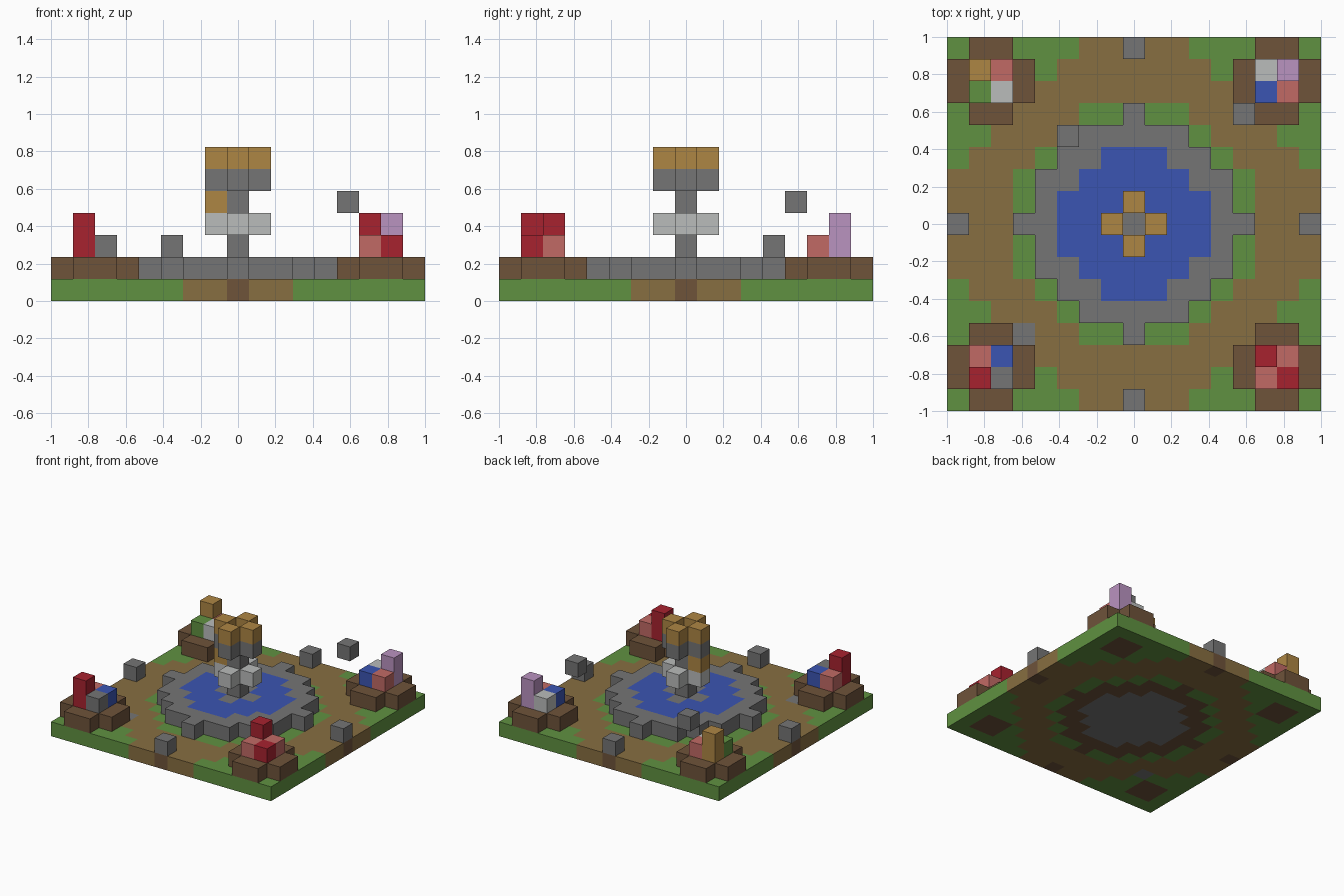
import bpy, bmesh
from mathutils import Vector

if "Cube" in bpy.data.objects:
    bpy.data.objects.remove(bpy.data.objects["Cube"], do_unlink=True)

U = 2 / 17   # edge of one block
R = 8        # cells run from -R to R


def linear(c):
    return c / 12.92 if c <= 0.04045 else ((c + 0.055) / 1.055) ** 2.4


def make_material(name, code):
    rgb = [linear(b / 255) for b in bytes.fromhex(code)]
    m = bpy.data.materials.new(name)
    m.use_nodes = True
    m.diffuse_color = (*rgb, 1)
    bsdf = m.node_tree.nodes["Principled BSDF"]
    bsdf.inputs["Base Color"].default_value = (*rgb, 1)
    bsdf.inputs["Roughness"].default_value = 0.9
    return m


MATS = {n: make_material(n, c) for n, c in {
    "grass": "609141", "path": "876E41", "soil": "6E533A", "stone": "757575",
    "water": "3B55B2", "gold": "AE8644", "pale_stone": "BABCBB",
    "pink": "C16A65", "red": "A7222F", "lilac": "BA93C0"}.items()}

DIRS = [Vector(d) for d in ((1, 0, 0), (-1, 0, 0), (0, 1, 0),
                            (0, -1, 0), (0, 0, 1), (0, 0, -1))]


def build(name, cells):
    """Make one object from {(i, j, level): material}, skinning only the outside."""
    used = sorted(set(cells.values()))
    bm = bmesh.new()
    for cell, mat in cells.items():
        c = Vector(cell)
        for n in DIRS:
            if tuple(int(v) for v in c + n) in cells:
                continue
            a = Vector((n.y, n.z, n.x))
            b = n.cross(a)
            mid = c + n / 2 + Vector((0, 0, 0.5))
            ring = (-a - b, a - b, a + b, -a + b)
            f = bm.faces.new([bm.verts.new((mid + r / 2) * U) for r in ring])
            f.material_index = used.index(mat)
    bmesh.ops.remove_doubles(bm, verts=bm.verts, dist=U / 100)
    bmesh.ops.dissolve_limit(bm, angle_limit=0.01, verts=bm.verts,
                             edges=bm.edges, delimit={'MATERIAL'})
    me = bpy.data.meshes.new(name)
    bm.to_mesh(me)
    bm.free()
    for m in used:
        me.materials.append(MATS[m])
    ob = bpy.data.objects.new(name, me)
    bpy.context.collection.objects.link(ob)
    return ob


def in_pool(i, j):
    return i * i + j * j <= 10


def in_basin(i, j):
    return i * i + j * j <= 20 or (i * j == 0 and abs(i + j) == 5)


def ground_colour(i, j):
    x, y = abs(i), abs(j)
    if in_pool(i, j) or (i, j) == (-5, -5):
        return "stone"
    if in_basin(i, j) or {x, y} == {0, R} or {x, y} <= {6, 7}:
        return "soil"
    if x * x + y * y < 30 or x + y > 10:
        return "grass"
    return "path"


SPAN = range(-R, R + 1)
GRID = [(i, j) for i in SPAN for j in SPAN]
ARMS = [(1, 0), (-1, 0), (0, 1), (0, -1)]

# Ground slab
build("ground", {(i, j, 0): ground_colour(i, j) for i, j in GRID})

# Fountain basin with water level with its rim
basin = {(i, j, 1): "water" if in_pool(i, j) else "stone"
         for i, j in GRID if in_basin(i, j)}
for i, j in ARMS + [(0, 0)]:
    basin[i, j, 1] = "stone"
build("fountain_basin", basin)

# Fountain column with its two tiers
column = {(0, 0, k): "stone" for k in range(2, 6)}
for i, j in ARMS:
    column.update({(i, j, 3): "pale_stone", (i, j, 5): "stone", (i, j, 6): "gold"})
column[-1, 0, 4] = "gold"
build("fountain_column", column)

# Stone posts at the middle of each side
for side, (i, j) in zip(("left", "right", "back", "front"), ARMS):
    build(side + "_post", {(i * R, j * R, 1): "stone"})

# Loose blocks
build("rim_block", {(-3, 4, 2): "stone"})
build("floating_block", {(5, 5, 4): "stone"})

# Corner planters; flowers as (x, y, colour, height)
PLANTERS = {
    "front_right": (-1, -1, [(7, 7, "red", 2), (6, 7, "stone", 1),
                             (7, 6, "pink", 1), (6, 6, "water", 1)]),
    "front_left": (1, -1, [(7, 7, "red", 1), (6, 7, "pink", 1),
                           (7, 6, "pink", 1), (6, 6, "red", 2)]),
    "back_right": (-1, 1, [(7, 7, "gold", 2), (6, 7, "pink", 1),
                           (7, 6, "grass", 1), (6, 6, "pale_stone", 1)]),
    "back_left": (1, 1, [(7, 7, "lilac", 2), (6, 7, "pale_stone", 1),
                         (7, 6, "pink", 1), (6, 6, "water", 1)]),
}
for corner, (sx, sy, flowers) in PLANTERS.items():
    build(corner + "_planter", {(sx * i, sy * j, 1): "soil"
                                for i in range(5, 9) for j in range(5, 9)
                                if i in (6, 7) or j in (6, 7)})
    build(corner + "_flowers", {(sx * i, sy * j, 2 + k): colour
                                for i, j, colour, height in flowers
                                for k in range(height)})
